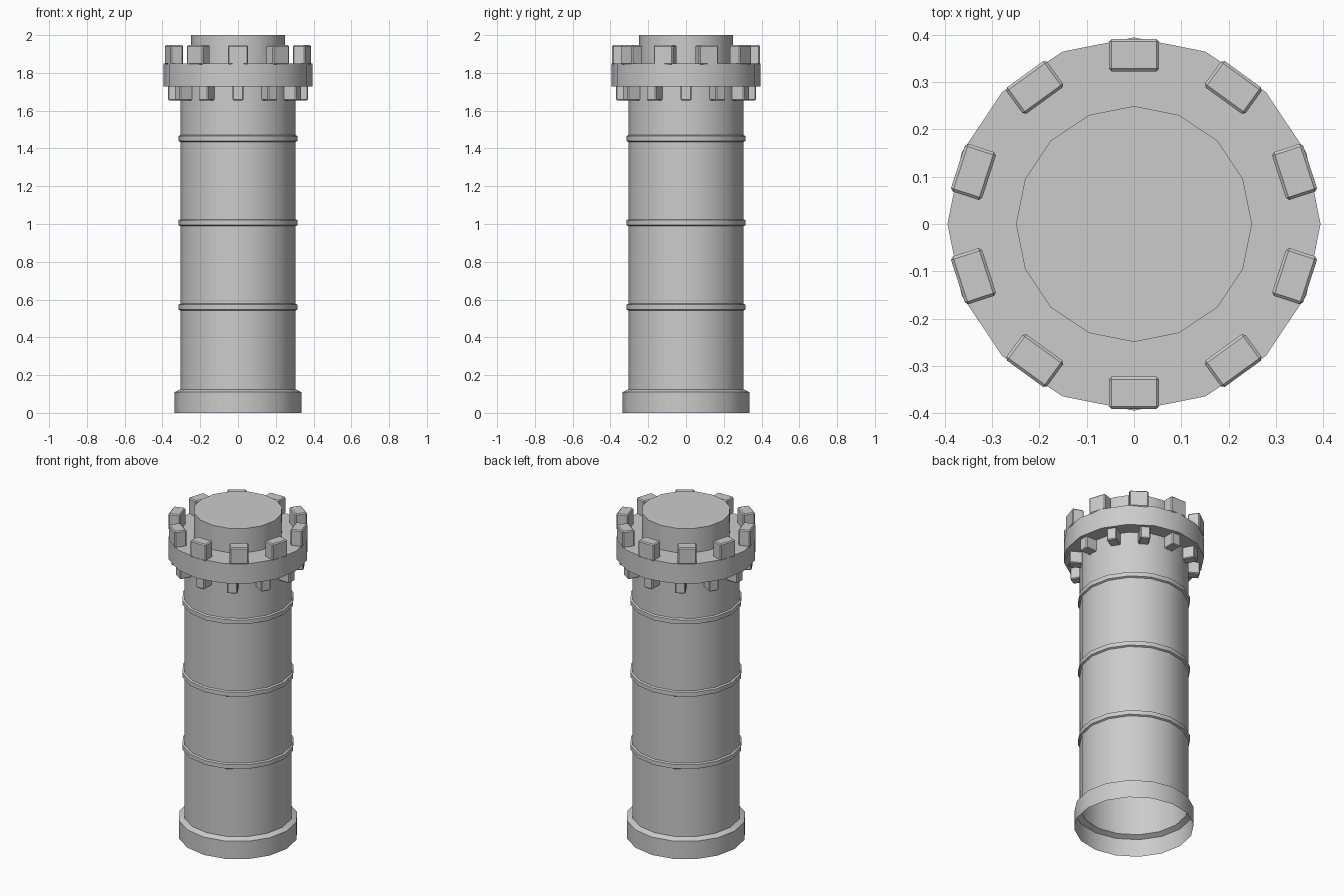
import bpy
import bmesh
from math import radians, pi
from mathutils import Matrix, Vector

if "Cube" in bpy.data.objects:
    bpy.data.objects.remove(bpy.data.objects["Cube"])

SIDES = 16

stone = bpy.data.materials.new("grey stone")
stone.use_nodes = True
grey = (0.6, 0.6, 0.6, 1)
stone.diffuse_color = grey
stone.node_tree.nodes["Principled BSDF"].inputs["Base Color"].default_value = grey


def finish(name, bm):
    """Turn a bmesh into a named, shaded stone object."""
    mesh = bpy.data.meshes.new(name)
    bm.to_mesh(mesh)
    bm.free()
    mesh.materials.append(stone)
    obj = bpy.data.objects.new(name, mesh)
    bpy.context.collection.objects.link(obj)
    bpy.ops.object.select_all(action="DESELECT")
    obj.select_set(True)
    bpy.context.view_layer.objects.active = obj
    bpy.ops.object.shade_smooth_by_angle(angle=radians(30))
    return obj


def lathe(name, profile):
    """Revolve (radius, height) points, closing the top with one face."""
    bm = bmesh.new()
    rings = []
    for r, z in profile:
        rings.append([bm.verts.new(Matrix.Rotation(2 * pi * i / SIDES, 3, "Z") @ Vector((r, 0, z)))
                      for i in range(SIDES)])
    for low, high in zip(rings, rings[1:]):
        for i in range(SIDES):
            j = (i + 1) % SIDES
            bm.faces.new((low[i], low[j], high[j], high[i]))
    bm.faces.new(rings[-1])
    return finish(name, bm)


def block_ring(name, count, inner, outer, width, bottom, top, bevel):
    """Bevelled blocks spaced evenly round the tower, starting at the front."""
    bm = bmesh.new()
    size = Matrix.Diagonal((width, outer - inner, top - bottom, 1))
    place = Matrix.Translation((0, -(inner + outer) / 2, (bottom + top) / 2))
    for i in range(count):
        turn = Matrix.Rotation(2 * pi * i / count, 4, "Z")
        bmesh.ops.create_cube(bm, size=1, matrix=turn @ place @ size)
    bmesh.ops.bevel(bm, geom=bm.edges[:], offset=bevel, segments=1,
                    affect="EDGES", clamp_overlap=True)
    return finish(name, bm)


# Tower: open-bottomed plinth, banded shaft, overhanging parapet and top drum
SHAFT, BAND = 0.305, 0.315
profile = [(0.335, 0), (0.335, 0.11), (SHAFT, 0.125)]
for z in (0.56, 1.007, 1.453):
    profile += [(SHAFT, z - 0.018), (BAND, z - 0.013), (BAND, z + 0.013), (SHAFT, z + 0.018)]
profile += [(SHAFT, 1.727), (0.394, 1.727), (0.394, 1.85), (0.249, 1.85), (0.249, 2)]
lathe("tower_body", profile)

# Battlements on the parapet and brackets beneath it
block_ring("merlons", 10, 0.322, 0.391, 0.106, 1.845, 1.947, 0.006)
block_ring("corbels", 12, 0.28, 0.37, 0.058, 1.655, 1.735, 0.005)
